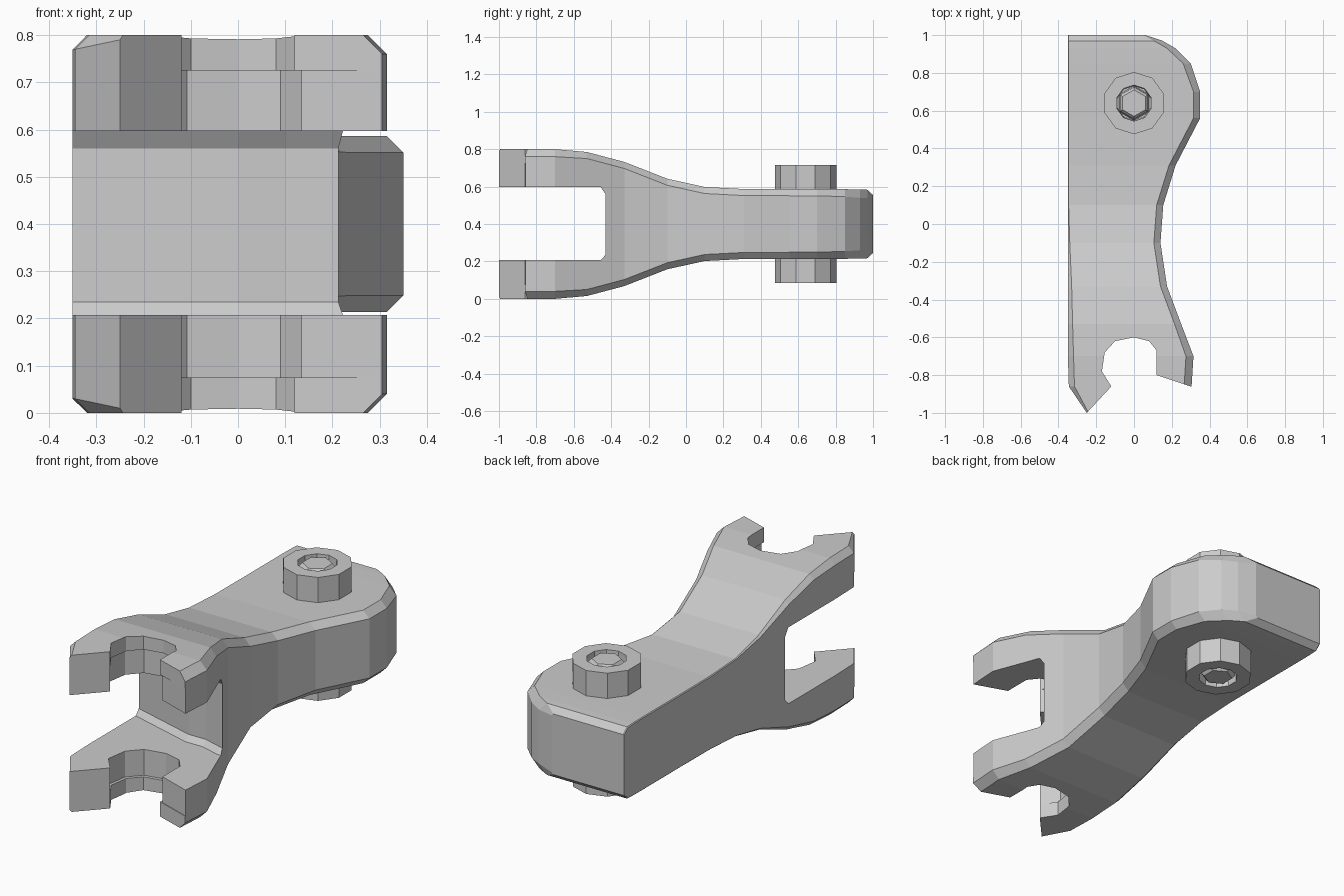
import bpy, bmesh
from math import cos, sin, tau

if "Cube" in bpy.data.objects:
    bpy.data.objects.remove(bpy.data.objects["Cube"])

MID = 0.4  # height of the horizontal symmetry plane


def make_object(name, bm):
    bmesh.ops.recalc_face_normals(bm, faces=bm.faces)
    mesh = bpy.data.meshes.new(name)
    bm.to_mesh(mesh)
    bm.free()
    ob = bpy.data.objects.new(name, mesh)
    bpy.context.collection.objects.link(ob)
    return ob


def loft(name, rings, closed=False):
    """Bridge equal-length rings of points; cap the ends or close the loop."""
    bm = bmesh.new()
    vs = [[bm.verts.new(p) for p in r] for r in rings]
    n = len(vs[0])
    pairs = list(zip(vs, vs[1:])) + ([(vs[-1], vs[0])] if closed else [])
    for a, b in pairs:
        for i in range(n):
            j = (i + 1) % n
            bm.faces.new((a[i], a[j], b[j], b[i]))
    if not closed:
        bm.faces.new(vs[0])
        bm.faces.new(vs[-1])
    return make_object(name, bm)


def cut(ob, cutter):
    mod = ob.modifiers.new("cut", 'BOOLEAN')
    mod.operation = 'DIFFERENCE'
    mod.solver = 'EXACT'
    mod.object = cutter
    bpy.context.view_layer.objects.active = ob
    bpy.ops.object.modifier_apply(modifier=mod.name)
    bpy.data.objects.remove(cutter)


# Link body: y, left x, right x, half height, left chamfer, right chamfer
stations = [
    (-1.00, -0.25, 0.300, 0.400, 0.010, 0.035),
    (-0.86, -0.345, 0.305, 0.400, 0.030, 0.040),
    (-0.70, -0.35, 0.315, 0.400, 0.030, 0.040),
    (-0.53, -0.35, 0.250, 0.385, 0.025, 0.035),
    (-0.33, -0.35, 0.175, 0.332, 0.020, 0.035),
    (-0.10, -0.35, 0.140, 0.242, 0.010, 0.035),
    (0.10, -0.35, 0.155, 0.198, 0.004, 0.035),
    (0.31, -0.35, 0.220, 0.187, 0.004, 0.035),
    (0.56, -0.35, 0.350, 0.186, 0.004, 0.035),
    (0.70, -0.35, 0.350, 0.186, 0.004, 0.035),
    (0.85, -0.35, 0.300, 0.186, 0.004, 0.040),
    (0.93, -0.35, 0.220, 0.185, 0.004, 0.045),
    (0.97, -0.35, 0.150, 0.183, 0.004, 0.045),
    (1.00, -0.35, 0.060, 0.155, 0.004, 0.010),
]
rings = []
for y, l, r, h, cl, cr in stations:
    half = [(l, h - cl), (l + cl, h), (r - cr, h), (r, h - cr)]
    rings.append([(x, y, MID + z) for x, z in half]
                 + [(x, y, MID - z) for x, z in reversed(half)])
body = loft("link_body", rings)

# Slot between the two jaws, with a slanted back wall and chamfered corners
wall = [(-0.60, -0.229), (0.0, -0.40), (0.10, -0.40), (0.20, -0.43), (0.5, -0.44)]
slot = []
for z, dy in ((0.207, -0.025), (0.235, 0), (0.56, 0), (0.597, -0.025)):
    slot.append([(x, y + dy, z) for x, y in wall] + [(0.5, -1.2, z), (-0.6, -1.2, z)])
cut(body, loft("slot_cutter", slot))

# Open hook mouth through both jaws, wider behind a thin outer lip
arc = [(-0.17, -0.78), (-0.155, -0.68), (-0.10, -0.62), (0.0, -0.60),
       (0.08, -0.62), (0.12, -0.67)]


def mouth(z0, z1, grow):
    pts = [(-0.343, -1.1), (-0.12, -0.86)]
    pts += [(-0.02 + (x + 0.02) * grow, -0.78 + (y + 0.78) * grow) for x, y in arc]
    pts += [(-0.02 + 0.14 * grow, -0.80), (0.5, -0.927), (0.5, -1.1)]
    return loft("mouth_cutter", [[(x, y, z) for x, y in pts] for z in (z0, z1)])


cut(body, mouth(-0.1, 0.9, 1.0))
cut(body, mouth(0.075, 0.725, 1.1))


# Pivot pin ends: a ring-shaped nut with a hexagonal stud, above and below
def circle(r, h, side, n):
    return [(r * cos(tau * (i + 0.5) / n), 0.64 + r * sin(tau * (i + 0.5) / n),
             MID + side * h) for i in range(n)]


for side, tag in ((1, "top"), (-1, "bottom")):
    loft(tag + "_nut", [circle(r, h, side, 10) for r, h in
                        ((0.165, 0.17), (0.165, 0.315), (0.095, 0.315), (0.09, 0.17))],
         closed=True)
    loft(tag + "_stud", [circle(0.092, 0.17, side, 6), circle(0.085, 0.295, side, 6),
                         circle(0.07, 0.312, side, 6)])
